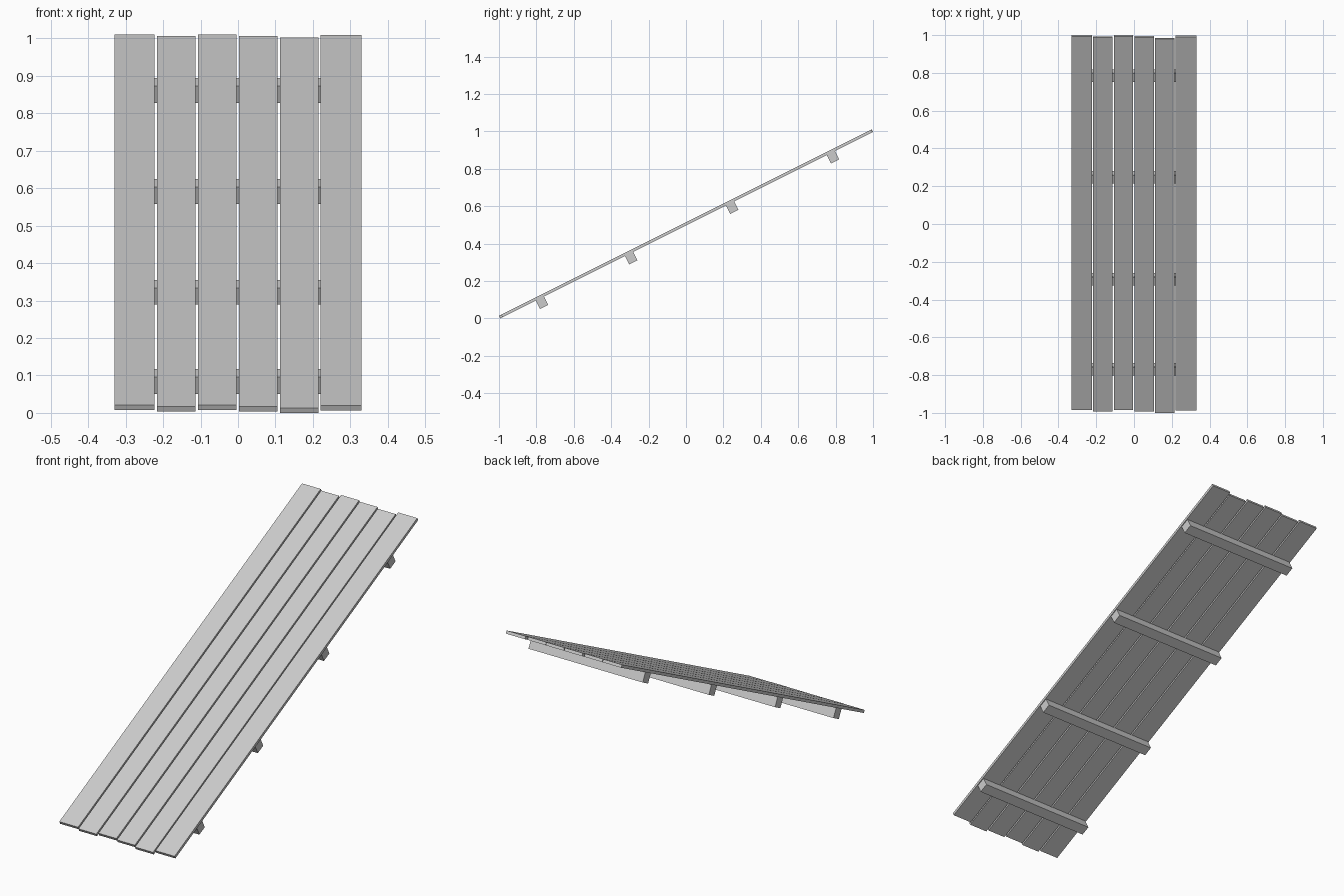
import bpy, bmesh
from math import atan
from mathutils import Matrix

if "Cube" in bpy.data.objects:
    bpy.data.objects.remove(bpy.data.objects["Cube"])

# Sloped frame: local y runs up the ramp, local z = 0 is the underside of the planks
RAMP = Matrix.Translation((0, -0.9933, 0)) @ Matrix.Rotation(atan(0.5), 4, 'X')


def ramp_box(name, x0, x1, s0, s1, z0, z1):
    bm = bmesh.new()
    bmesh.ops.create_cube(bm, size=1)
    place = Matrix.Translation(((x0 + x1) / 2, (s0 + s1) / 2, (z0 + z1) / 2))
    scale = Matrix.Diagonal((x1 - x0, s1 - s0, z1 - z0, 1))
    bm.transform(RAMP @ place @ scale)
    mesh = bpy.data.meshes.new(name)
    bm.to_mesh(mesh)
    bm.free()
    obj = bpy.data.objects.new(name, mesh)
    bpy.context.collection.objects.link(obj)
    return obj


# Planks: left edge, right edge, small uneven offset along the slope
planks = [(-0.330, -0.223, 0.016), (-0.216, -0.114, 0.008),
          (-0.107, -0.004, 0.016), (0.003, 0.105, 0.0095),
          (0.112, 0.215, 0.0), (0.221, 0.330, 0.013)]
for i, (x0, x1, s) in enumerate(planks):
    ramp_box(f"plank_{i + 1}", x0, x1, s, s + 2.2126, 0, 0.015)

# Cross battens beneath the planks
for i, s in enumerate((0.213, 0.746, 1.349, 1.952)):
    ramp_box(f"cross_batten_{i + 1}", -0.326, 0.326, s, s + 0.049, -0.05, 0)
